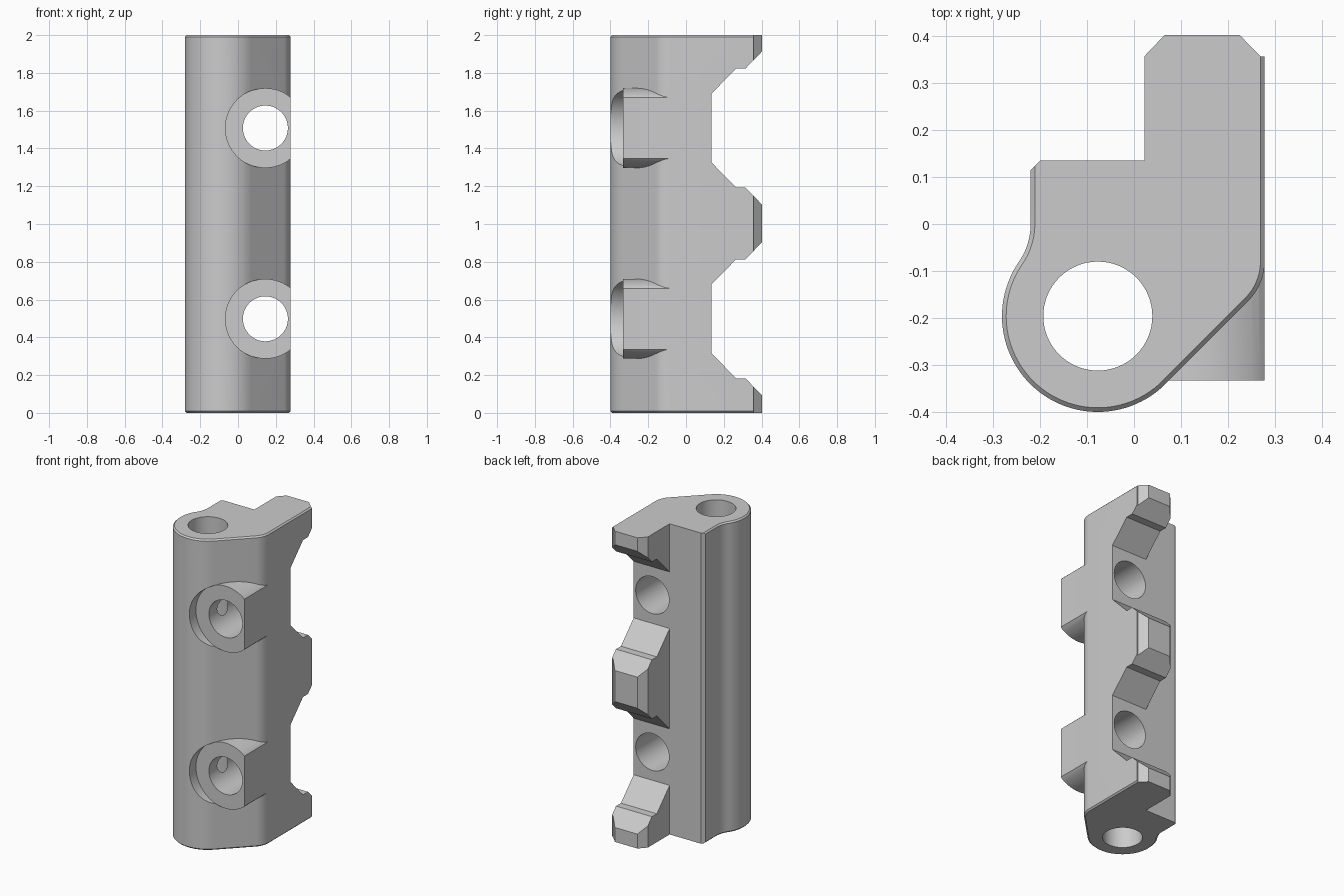
import bpy
import bmesh
from math import sin, cos, radians

if "Cube" in bpy.data.objects:
    bpy.data.objects.remove(bpy.data.objects["Cube"], do_unlink=True)

HEIGHT = 2.0
SIDE = 0.278            # flat left side of the block
BACK = 0.135            # recessed back plane
PIN = (-0.077, -0.196)  # centre of the vertical pin hole
BOLT_X = 0.145
BOLT_HEIGHTS = (0.498, 1.508)
BOSS_FRONT = -0.333

grey = bpy.data.materials.new("light_grey")
grey.use_nodes = True
grey.diffuse_color = (0.6, 0.6, 0.6, 1)
grey.node_tree.nodes["Principled BSDF"].inputs["Base Color"].default_value = (0.6, 0.6, 0.6, 1)


def arc(cx, cy, r, start, end, steps):
    angles = [radians(start + (end - start) * i / steps) for i in range(steps + 1)]
    return [(cx + r * cos(a), cy + r * sin(a)) for a in angles]


def loft(name, rings):
    """Closed solid through rings with equal point counts."""
    bm = bmesh.new()
    loops = [[bm.verts.new(p) for p in ring] for ring in rings]
    n = len(loops[0])
    for low, high in zip(loops, loops[1:]):
        for i in range(n):
            j = (i + 1) % n
            bm.faces.new((low[i], low[j], high[j], high[i]))
    bm.faces.new(loops[0][::-1])
    bm.faces.new(loops[-1])
    bmesh.ops.remove_doubles(bm, verts=bm.verts, dist=1e-5)
    bmesh.ops.recalc_face_normals(bm, faces=bm.faces)
    mesh = bpy.data.meshes.new(name)
    bm.to_mesh(mesh)
    bm.free()
    mesh.materials.append(grey)
    obj = bpy.data.objects.new(name, mesh)
    bpy.context.collection.objects.link(obj)
    return obj


def rod_along_y(name, z, r, y0, y1, max_x=1.0):
    circle = arc(BOLT_X, z, r, 0, 360, 72)[:-1]
    return loft(name, [[(min(x, max_x), y, h) for x, h in circle] for y in (y0, y1)])


def combine(target, tool, operation):
    tool.hide_render = True
    mod = target.modifiers.new(tool.name, "BOOLEAN")
    mod.operation = operation
    mod.solver = "EXACT"
    mod.object = tool
    bpy.context.view_layer.objects.active = target
    bpy.ops.object.modifier_apply(modifier=mod.name)
    bpy.data.objects.remove(tool, do_unlink=True)


def outline(d):
    """Plan outline; d insets the rounded front and sides for the end chamfers."""
    pts = [(0.022, BACK), (-0.2, BACK), (-0.22 + d, 0.115 + d)]
    pts += arc(-0.361, 0, 0.141 + d, 0, -34.6, 10)
    pts += arc(*PIN, 0.204 - d, 145.4, 315, 48)[1:]
    pts += arc(0.16, -0.08, SIDE - 0.16 - d, -45, 0, 12)
    pts += [(SIDE - d, 0.357), (0.269, 0.357), (0.225, 0.402), (0.065, 0.402), (0.022, 0.357)]
    return pts


# Main block with chamfered ends
edge = 0.009
levels = ((0, edge), (edge, 0), (HEIGHT - edge, 0), (HEIGHT, edge))
block = loft("hinge_block", [[(x, y, z) for x, y in outline(d)] for z, d in levels])

# Gaps between the three back teeth, stepped and mirrored about each bolt
half_gap = ((0.5, 0.506), (0.4, 0.403), (0.315, 0.315), (0.265, 0.315), (BACK + 0.0002, 0.182))
for z in BOLT_HEIGHTS:
    gap = [(y, z + h) for y, h in half_gap] + [(y, z - h) for y, h in reversed(half_gap)]
    combine(block, loft("tooth_gap", [[(x, y, h) for y, h in gap] for x in (-0.1, 0.5)]), "DIFFERENCE")

# Bolt bosses, spot faces and bolt holes
for z in BOLT_HEIGHTS:
    combine(block, rod_along_y("bolt_boss", z, 0.211, -0.36, 0.02, SIDE - 0.0002), "UNION")
    combine(block, rod_along_y("spot_face", z, 0.2115, -0.6, BOSS_FRONT), "DIFFERENCE")

# Vertical pin hole
pin_circle = arc(*PIN, 0.116, 0, 360, 64)[:-1]
combine(block, loft("pin_hole", [[(x, y, z) for x, y in pin_circle] for z in (-0.1, HEIGHT + 0.1)]), "DIFFERENCE")
for z in BOLT_HEIGHTS:
    combine(block, rod_along_y("bolt_hole", z, 0.119, -0.7, 0.6), "DIFFERENCE")

# Smooth the round surfaces, keep machined edges crisp
bpy.ops.object.select_all(action="DESELECT")
block.select_set(True)
bpy.context.view_layer.objects.active = block
bpy.ops.object.shade_smooth_by_angle(angle=radians(30))
